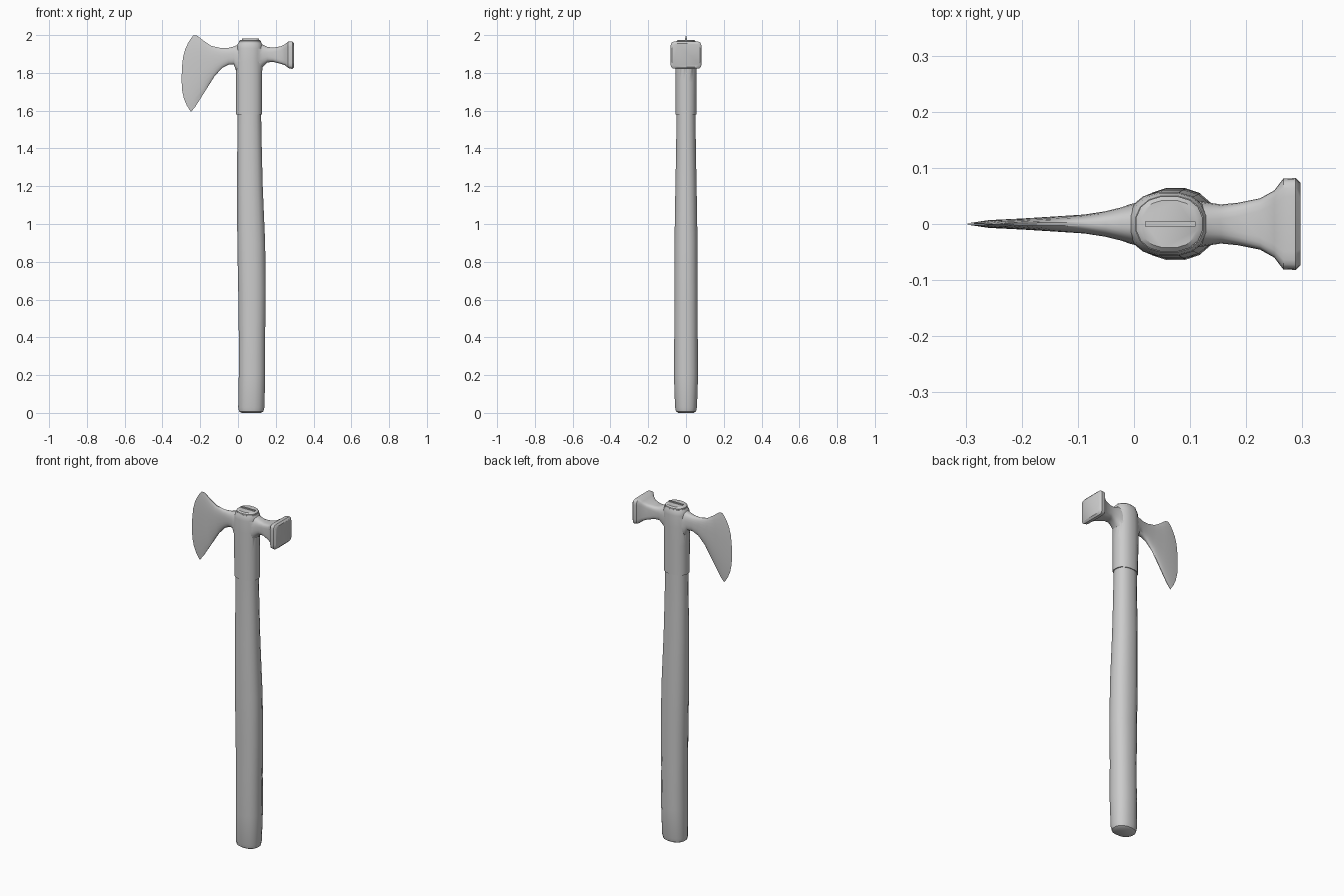
import bpy, bmesh
from math import sin, cos, pi, copysign, radians


def sup(t, e):
    """Superellipse point on the unit circle; larger e is squarer."""
    c, s = cos(t), sin(t)
    return (copysign(abs(c) ** (2 / e), c), copysign(abs(s) ** (2 / e), s))


def loft(name, rings, angle=40):
    bm = bmesh.new()
    loops = [[bm.verts.new(p) for p in r] for r in rings]
    n = len(loops[0])
    for a, b in zip(loops, loops[1:]):
        for i in range(n):
            j = (i + 1) % n
            bm.faces.new((a[i], a[j], b[j], b[i]))
    bm.faces.new(loops[0][::-1])
    bm.faces.new(loops[-1])
    bmesh.ops.recalc_face_normals(bm, faces=bm.faces)
    me = bpy.data.meshes.new(name)
    bm.to_mesh(me)
    bm.free()
    ob = bpy.data.objects.new(name, me)
    bpy.context.collection.objects.link(ob)
    smooth(ob, angle)
    return ob


def smooth(ob, angle):
    bpy.ops.object.select_all(action='DESELECT')
    ob.select_set(True)
    bpy.context.view_layer.objects.active = ob
    bpy.ops.object.shade_smooth_by_angle(angle=radians(angle))


def upright(sections, e=2.3, n=16):
    """Rings stacked in z from (z, x min, x max, half depth)."""
    out = []
    for z, x0, x1, hy in sections:
        pts = [sup(2 * pi * (i + .5) / n, e) for i in range(n)]
        out.append([((x0 + x1) / 2 + (x1 - x0) / 2 * u, hy * v, z) for u, v in pts])
    return out


def sideways(sections, n=24):
    """Rings along x from (top x, top z, bottom x, bottom z, half depth, bulge, squareness)."""
    out = []
    for tx, tz, bx, bz, hy, bulge, e in sections:
        ring = []
        for i in range(n):
            u, v = sup(2 * pi * (i + .5) / n, e)
            k = (v + 1) / 2
            x = bx + (tx - bx) * k - bulge * (1 - abs(v) ** 3)
            ring.append((x, hy * u, bz + (tz - bz) * k))
        out.append(ring)
    return out


# Wooden handle, gently bowed, running through the eye of the head
loft("handle", upright([
    (0.0, 0.018, 0.122, 0.042), (0.008, 0.004, 0.136, 0.054), (0.03, 0.0, 0.141, 0.059),
    (0.2, 0.003, 0.145, 0.065), (0.42, 0.003, 0.145, 0.063), (0.65, 0.0, 0.148, 0.063),
    (0.9, -0.005, 0.145, 0.062), (1.2, -0.006, 0.132, 0.057), (1.4, -0.005, 0.127, 0.053),
    (1.6, -0.003, 0.123, 0.051), (1.95, 0.003, 0.123, 0.05),
    (1.968, 0.003, 0.123, 0.05), (1.975, 0.012, 0.114, 0.043)]))

# Axe head: blade and hammer poll as one sweep
head = loft("axe_head", sideways([
    (-0.235, 2.0, -0.247, 1.592, 0.001, 0.057, 2.3),
    (-0.215, 1.998, -0.225, 1.62, 0.007, 0.038, 2.4),
    (-0.18, 1.97, -0.175, 1.70, 0.010, 0.02, 2.6),
    (-0.14, 1.943, -0.125, 1.78, 0.0135, 0.008, 2.6),
    (-0.09, 1.932, -0.085, 1.825, 0.017, 0, 2.6),
    (-0.05, 1.933, -0.05, 1.843, 0.023, 0, 2.6),
    (-0.022, 1.94, -0.022, 1.843, 0.03, 0, 2.6),
    (-0.006, 1.947, -0.01, 1.81, 0.035, 0, 2.6),
    (0.03, 1.958, 0.03, 1.78, 0.045, 0, 2.6),
    (0.095, 1.958, 0.095, 1.78, 0.045, 0, 2.6),
    (0.13, 1.95, 0.13, 1.83, 0.039, 0, 2.6),
    (0.155, 1.938, 0.155, 1.855, 0.035, 0, 3),
    (0.185, 1.934, 0.185, 1.858, 0.038, 0, 4),
    (0.225, 1.94, 0.225, 1.848, 0.046, 0, 6),
    (0.25, 1.953, 0.25, 1.84, 0.06, 0, 8),
    (0.266, 1.966, 0.266, 1.825, 0.081, 0, 8),
    (0.288, 1.967, 0.288, 1.821, 0.082, 0, 8),
    (0.297, 1.957, 0.297, 1.831, 0.073, 0, 8)]))

# Socket collar around the handle, fused into the head
socket = loft("socket", upright([
    (1.58, -0.011, 0.129, 0.056), (1.75, -0.011, 0.129, 0.057),
    (1.86, -0.012, 0.130, 0.058), (1.93, -0.010, 0.132, 0.058),
    (1.948, -0.006, 0.130, 0.056), (1.96, 0.002, 0.125, 0.051)]))
mod = head.modifiers.new("fuse", 'BOOLEAN')
mod.operation = 'UNION'
mod.solver = 'EXACT'
mod.object = socket
bpy.context.view_layer.objects.active = head
bpy.ops.object.modifier_apply(modifier=mod.name)
bpy.data.objects.remove(socket)
smooth(head, 40)

# Wedge driven into the top of the handle
bpy.ops.mesh.primitive_cube_add(size=1, location=(0.065, 0, 1.965))
wedge = bpy.context.object
wedge.name = "wedge"
wedge.scale = (0.09, 0.009, 0.032)
